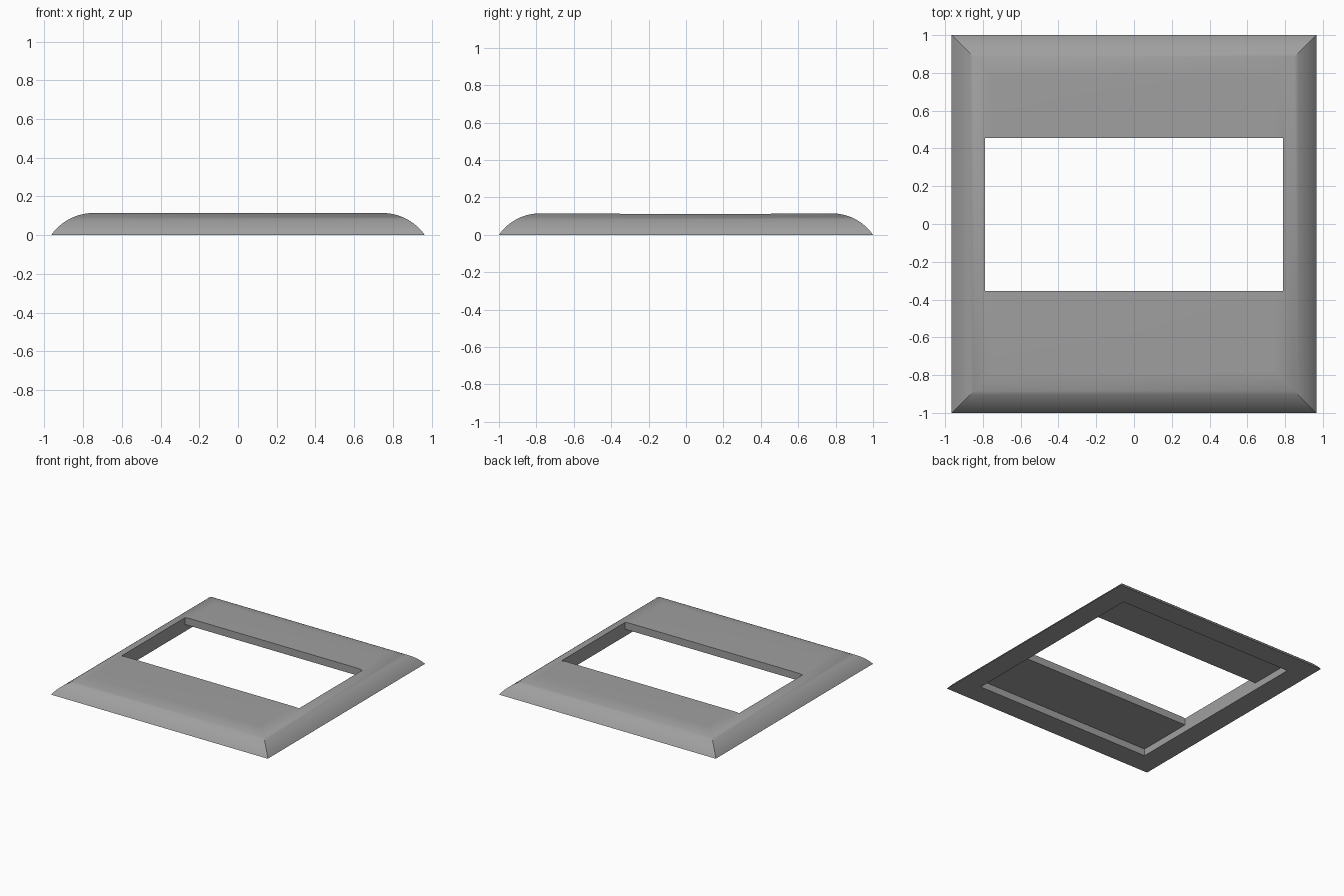
import bpy, bmesh, math

if "Cube" in bpy.data.objects:
    bpy.data.objects.remove(bpy.data.objects["Cube"])

HALF_X, HALF_Y, TOP, RUN, STEPS = 0.965, 1.0, 0.115, 0.22, 12
RADIUS = (RUN ** 2 + TOP ** 2) / (2 * TOP)
END_ANGLE = math.asin(RUN / RADIUS)


def make_object(name, bm):
    bmesh.ops.recalc_face_normals(bm, faces=bm.faces)
    mesh = bpy.data.meshes.new(name)
    bm.to_mesh(mesh)
    bm.free()
    obj = bpy.data.objects.new(name, mesh)
    bpy.context.collection.objects.link(obj)
    return obj


# Solid plate: nested rectangles following a rounded edge, mitred at the corners
bm = bmesh.new()
rings = []
for i in range(STEPS + 1):
    a = END_ANGLE * (1 - i / STEPS)
    inset = RUN - RADIUS * math.sin(a)
    z = TOP - RADIUS * (1 - math.cos(a))
    x, y = HALF_X - inset, HALF_Y - inset
    rings.append([bm.verts.new((sx * x, sy * y, z))
                  for sx, sy in ((-1, -1), (1, -1), (1, 1), (-1, 1))])
for low, high in zip(rings, rings[1:]):
    for k in range(4):
        n = (k + 1) % 4
        bm.faces.new((low[k], low[n], high[n], high[k]))
bm.faces.new(rings[0][::-1])
bm.faces.new(rings[-1])
frame = make_object("bezel_frame", bm)

# Cutter: stepped profile for the window and the wider recess underneath
profile = [(-0.82, -0.1), (0.82, -0.1), (0.82, 0.056), (0.454, 0.056),
           (0.454, 0.3), (-0.354, 0.3), (-0.354, 0.056), (-0.82, 0.056)]
bm = bmesh.new()
face = bm.faces.new([bm.verts.new((-0.79, y, z)) for y, z in profile])
extruded = bmesh.ops.extrude_face_region(bm, geom=[face])["geom"]
bmesh.ops.translate(bm, vec=(1.58, 0, 0),
                    verts=[g for g in extruded if isinstance(g, bmesh.types.BMVert)])
cutter = make_object("window_cutter", bm)
cutter.hide_render = True

# Cut the opening, then remove the helper
bpy.context.view_layer.objects.active = frame
frame.select_set(True)
mod = frame.modifiers.new("opening", 'BOOLEAN')
mod.operation = 'DIFFERENCE'
mod.solver = 'EXACT'
mod.object = cutter
bpy.ops.object.modifier_apply(modifier=mod.name)
bpy.data.objects.remove(cutter)

# Smooth rounded edges with crisp cut edges
bpy.ops.object.shade_smooth_by_angle(angle=math.radians(30))

# Plain grey finish
grey = bpy.data.materials.new("medium_grey")
grey.diffuse_color = (0.35, 0.35, 0.35, 1)
grey.use_nodes = True
grey.node_tree.nodes["Principled BSDF"].inputs["Base Color"].default_value = grey.diffuse_color
frame.data.materials.clear()
frame.data.materials.append(grey)
